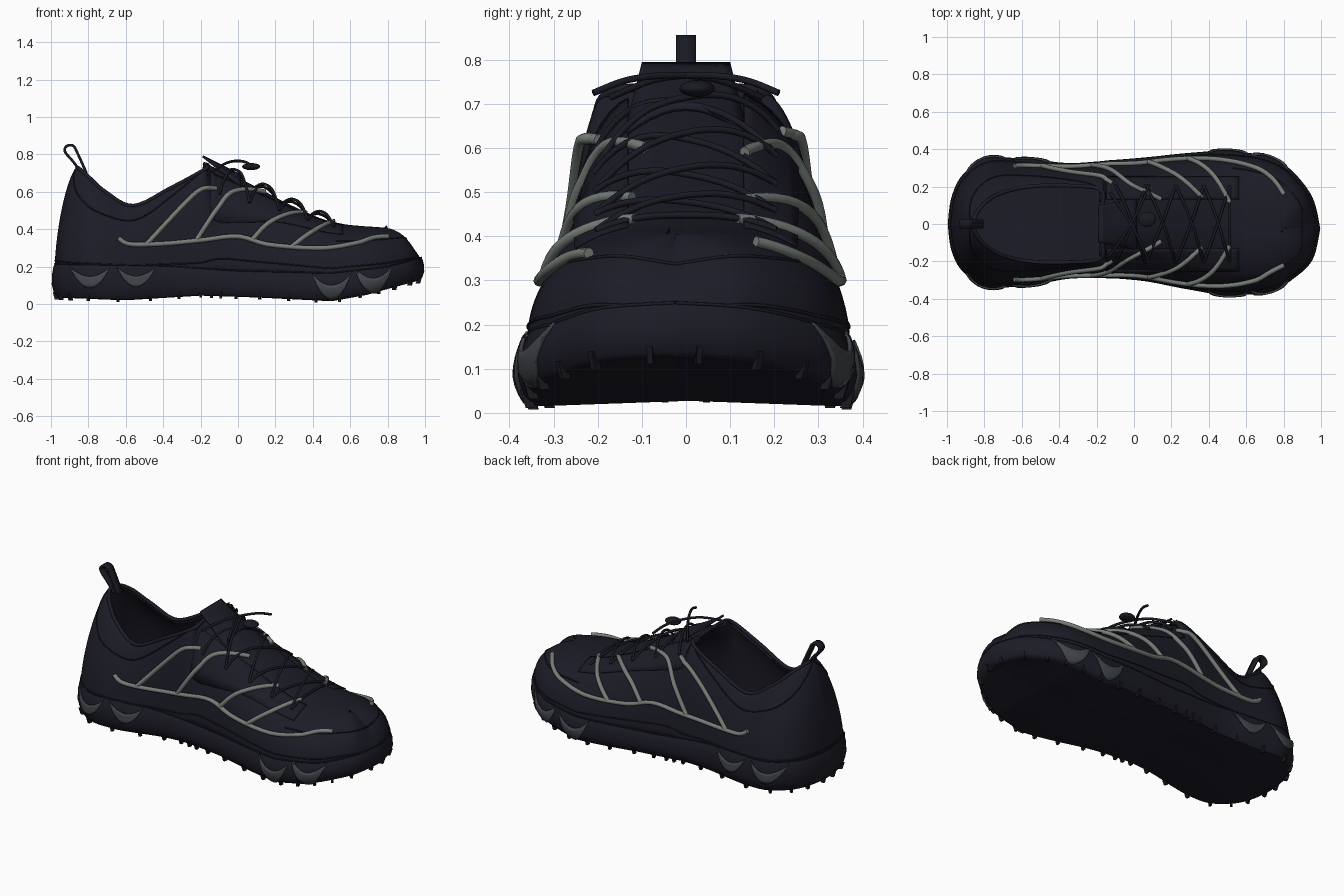
import bpy, bmesh, math
from mathutils import Vector
from mathutils.bvhtree import BVHTree

if "Cube" in bpy.data.objects:
    bpy.data.objects.remove(bpy.data.objects["Cube"])


def material(name, rgb):
    m = bpy.data.materials.new(name)
    m.use_nodes = True
    m.diffuse_color = (*rgb, 1)
    bsdf = m.node_tree.nodes["Principled BSDF"]
    bsdf.inputs["Base Color"].default_value = (*rgb, 1)
    bsdf.inputs["Roughness"].default_value = 0.7
    return m


NAVY = material("midnight navy", (0.0115, 0.0115, 0.020))
BLACK = material("lace black", (0.010, 0.0105, 0.016))
GREY = material("cable grey", (0.18, 0.205, 0.185))
SLATE = material("slate grey", (0.054, 0.061, 0.069))


def spline(table, t):
    """Smooth curve through the rows of a table, t from 0 to 1."""
    n = len(table) - 1
    i = min(int(t * n), n - 1)
    f = t * n - i
    rows = [table[max(0, min(n, i + k))] for k in (-1, 0, 1, 2)]
    return [b + 0.5 * f * (c - a + f * (2*a - 5*b + 4*c - d + f * (3*(b - c) + d - a)))
            for a, b, c, d in zip(*rows)]


def ramp(table, x):
    """Height lookup along the length."""
    for (x0, z0), (x1, z1) in zip(table, table[1:]):
        if x <= x1:
            f = max(0, (x - x0) / (x1 - x0))
            return z0 + (z1 - z0) * f
    return table[-1][1]


def finish(name, bm, mat, thick=0, offset=-1):
    me = bpy.data.meshes.new(name)
    bm.to_mesh(me)
    me.materials.append(mat)
    me.shade_smooth()
    me.set_sharp_from_angle(angle=math.radians(40))
    ob = bpy.data.objects.new(name, me)
    bpy.context.collection.objects.link(ob)
    if thick:
        mod = ob.modifiers.new("thickness", "SOLIDIFY")
        mod.thickness, mod.offset = thick, offset


def patch(bm, func, nu, nv, flip=False):
    g = [[bm.verts.new(func(i / nu, j / nv)) for j in range(nv + 1)] for i in range(nu + 1)]
    for i in range(nu):
        for j in range(nv):
            q = [g[i][j], g[i+1][j], g[i+1][j+1], g[i][j+1]]
            bm.faces.new(q[::-1] if flip else q)


def two_sided(func, nu, nv):
    bm = bmesh.new()
    for s in (1, -1):
        patch(bm, lambda u, v: func(s, u, v), nu, nv, s > 0)
    bmesh.ops.remove_doubles(bm, verts=bm.verts, dist=0.0005)
    return bm


def cord(name, paths, radius, mat):
    cu = bpy.data.curves.new(name, "CURVE")
    cu.dimensions = "3D"
    cu.bevel_depth, cu.bevel_resolution, cu.use_fill_caps = radius, 2, True
    for pts in paths:
        sp = cu.splines.new("POLY")
        sp.points.add(len(pts) - 1)
        for p, co in zip(sp.points, pts):
            p.co = (*co, 1)
        sp.use_smooth = True
    cu.materials.append(mat)
    ob = bpy.data.objects.new(name, cu)
    bpy.context.collection.objects.link(ob)


# Plan outline: x, left y, right y
OUTLINE = [(-.98, 0, 0), (-.96, .14, -.14), (-.9, .255, -.245), (-.77, .335, -.32),
           (-.55, .325, -.305), (-.35, .31, -.277), (-.2, .318, -.273), (-.13, .325, -.275),
           (-.06, .33, -.278), (.08, .342, -.293), (.27, .362, -.33), (.45, .372, -.357),
           (.6, .362, -.358), (.73, .333, -.338), (.84, .265, -.28), (.94, .135, -.185),
           (.98, -.025, -.025)]
# Collar, throat and ridge: x, half width, z, section squareness
TOP = [(-.86, 0, .73, 1.3), (-.845, .05, .72, 1.3), (-.8, .11, .68, 1.35), (-.71, .165, .6, 1.35),
       (-.56, .2, .525, 1.35), (-.36, .205, .62, 1.25), (-.18, .185, .718, 1.15), (-.17, .09, .738, 1),
       (-.16, 0, .742, .95), (.05, 0, .65, .92), (.25, 0, .545, .9), (.43, 0, .463, .9),
       (.55, 0, .43, .88), (.65, 0, .418, .86), (.72, 0, .413, .86), (.77, -.01, .408, .95),
       (.79, -.025, .403, 1.5)]
SOLE_TOP = [(-1, .215), (-.4, .205), (0, .178), (.5, .165), (.8, .2), (1, .255)]
SOLE_LOW = [(-1, .035), (-.6, .02), (-.2, .045), (.1, .035), (.5, .015), (.7, .05), (1, .13)]
PODS = [(-.79, .2, .09), (-.545, .2, .095), (.5, .165, .03), (.72, .205, .065)]


def outline(s, u):
    x, left, right = spline(OUTLINE, u)
    return Vector((x, left if s > 0 else right, 0))


def outward(s, u):
    if u in (0, 1):
        return Vector((2 * u - 1, 0, 0))
    d = outline(s, min(1, u + .01)) - outline(s, max(0, u - .01))
    return Vector((-d.y * s, d.x * s, 0)).normalized()


def upper_point(s, u, v):
    b = outline(s, u)
    b.z = ramp(SOLE_TOP, b.x) - .02
    x, y, z, e = spline(TOP, u)
    y = max(y, 0) * s if u < .8 else y
    c, k = max(0, math.cos(v * math.pi / 2)) ** e, math.sin(v * math.pi / 2) ** e
    return Vector((x + (b.x - x) * c, y + (b.y - y) * c, b.z + (z - b.z) * k))


LAYERS = [(-.03, 0), (-.008, .02), (.004, .12), (.016, .4), (.014, .7), (.006, .93), (0, 1), (-.03, 1)]


def sole_point(s, u, v):
    k = round(v * (len(LAYERS) + 1))
    b, n = outline(s, u), outward(s, u)
    off, h = LAYERS[min(max(k - 1, 0), len(LAYERS) - 1)]
    bump = sum(math.exp(-((b.x - p[0]) / .09) ** 2) for p in PODS)
    p = b + n * (off + (.009 * bump * math.sin(math.pi * min(h, 1)) if 0 < u < 1 else 0))
    low = ramp(SOLE_LOW, b.x)
    p.z = low + (ramp(SOLE_TOP, b.x) - low) * h
    if k in (0, len(LAYERS) + 1):
        p.y = (outline(1, u).y + outline(-1, u).y) / 2
        p.z += .015 * math.sin(math.pi * u) if k == 0 else 0
    return p


# Shell of the shoe and the sole under it
bm = two_sided(upper_point, 96, 20)
upper_tree = BVHTree.FromBMesh(bm)
finish("upper", bm, NAVY, .022)
bm = two_sided(sole_point, 112, len(LAYERS) + 1)
sole_tree = BVHTree.FromBMesh(bm)
finish("sole", bm, NAVY)


def from_side(tree, x, z, s, gap):
    hit, n, *_ = tree.ray_cast(Vector((x, s, z)), Vector((0, -s, 0)))
    if hit is None:
        hit, n, *_ = tree.find_nearest(Vector((x, .2 * s, z)))
    return hit + (n if n.y * s > 0 else -n) * gap


def from_above(x, y, gap):
    hit, n, *_ = upper_tree.ray_cast(Vector((x, y, 2)), Vector((0, 0, -1)))
    if hit is None:
        hit, n, *_ = upper_tree.find_nearest(Vector((x, y, .6)))
    return hit + (n if n.z > 0 else -n) * gap


# Support cables: side points (x, z), then the end on top: x, half spread, centre y
CABLES = [([(-.64, .35), (-.58, .318), (-.42, .32), (-.2, .34), (0, .36), (.17, .315),
            (.44, .295), (.63, .32), (.73, .35)], (.8, .185, -.03)),
          ([(-.49, .318), (-.31, .51), (-.2, .61)], (-.12, .2, .01)),
          ([(-.22, .345), (-.11, .51), (-.02, .6)], (.14, .11, .02)),
          ([(.08, .345), (.18, .44)], (.36, .13, .01)),
          ([(.29, .305), (.41, .39)], (.51, .115, 0))]
paths = []
for s in (1, -1):
    for side, (x, spread, mid) in CABLES:
        knots = [from_side(upper_tree, px, pz, s, 0) for px, pz in side]
        knots.append(from_above(x, mid + spread * s, 0))
        pts = []
        for i in range(41):
            hit, n, *_ = upper_tree.find_nearest(Vector(spline(knots, i / 40)))
            pts.append(hit + n * (.009 if n.y * s + n.z > 0 else -.009))
        paths.append(pts)
cord("support_cables", paths, .013, GREY)

# Sole crescents on each pod
bm = bmesh.new()
for s in (1, -1):
    for cx, top, low in PODS:
        def crescent(u, v):
            a = 2 * u - 1
            dip = (1 - a * a) * (top - low)
            return from_side(sole_tree, cx + .105 * a, top - dip * (.45 + .55 * v) - .003, s, .005)
        patch(bm, crescent, 16, 4, s < 0)
finish("sole_crescents", bm, SLATE, .009, 0)

# Tread lugs around the lower edge
bm = bmesh.new()
for s in (1, -1):
    for i in range(20):
        u = (i + .5) / 20
        b, n = outline(s, u), outward(s, u)
        t = Vector((-n.y, n.x, 0))
        z = ramp(SOLE_LOW, b.x) + .009
        for v in bmesh.ops.create_cube(bm, size=1)["verts"]:
            v.co = b + n * (v.co.x * .022 - .002 + v.co.z * .012) + t * v.co.y * .013 + Vector((0, 0, z + v.co.z * .04))
finish("tread_lugs", bm, BLACK)

# Eyestay panels beside the lacing
bm = bmesh.new()
for s in (1, -1):
    patch(bm, lambda u, v: from_above(-.15 + .71 * u, s * (.13 + .12 * v), .004), 24, 6, s > 0)
finish("eyestays", bm, NAVY, .006, 0)

# Tongue standing above the throat
bm = bmesh.new()
patch(bm, lambda u, v: Vector((-.185 + .2 * u, (.2 * v - .1) * (1 + .4 * u),
                               .795 - .1 * u - .06 * u * (2 * v - 1) ** 2)), 8, 10)
finish("tongue", bm, NAVY, .012)

# Criss-cross laces
eyelets = [-.1, .06, .22, .37, .51]
paths = []
for s in (1, -1):
    for x0, x1 in zip(eyelets, eyelets[1:]):
        paths.append([from_above(x0 + (x1 - x0) * k / 16, s * (.2 - .4 * k / 16),
                                 .01 + (.018 + .008 * s) * math.sin(math.pi * k / 16)) for k in range(17)])
    bow = [(-.13, -.17 * s, .715), (-.06, -.07 * s, .755), (0, .03 * s, .765),
           (.05, .13 * s, .755), (.08, .21 * s, .725)]
    paths.append([spline(bow, k / 20) for k in range(21)])
paths.append([from_above(.51, -.2 + .4 * k / 16, .01) for k in range(17)])
cord("laces", paths, .0075, BLACK)

# Lace toggle
bm = bmesh.new()
bmesh.ops.create_uvsphere(bm, u_segments=20, v_segments=12, radius=1)
for v in bm.verts:
    v.co = Vector((.07 + v.co.x * .048, .025 + v.co.y * .04, .735 + v.co.z * .019))
finish("lace_toggle", bm, BLACK)

# Heel pull loop
LOOP = [(-.835, .70), (-.88, .76), (-.925, .815), (-.915, .845), (-.88, .845), (-.855, .80), (-.81, .70)]
bm = bmesh.new()


def loop_point(u, v):
    x, z = spline(LOOP, u)
    return Vector((x, .046 * (v - .5), z))


patch(bm, loop_point, 36, 1)
finish("heel_pull_loop", bm, BLACK, .014, 0)

# Raised seams: welt, collar edge, padding line and toe cap line
rows = [[sole_point(s, i / 112, 7 / 9) for i in range(113)] for s in (1, -1)]
rows += [[upper_point(s, i / 96, .08) for i in range(97)] for s in (1, -1)]
cord("welt_seams", rows, .004, BLACK)
rows = [[upper_point(s, i / 96, 1) for i in range(49)] for s in (1, -1)]
cord("collar_edge", rows, .011, NAVY)
rows = [[upper_point(s, i / 96, 1 - .42 * math.sin(math.pi * i / 36) ** .7) for i in range(37)] for s in (1, -1)]
rows += [[upper_point(s, .72 + .28 * i / 30, .42 + .1 * i / 30) for i in range(31)] for s in (1, -1)]
cord("overlay_seams", rows, .004, BLACK)
